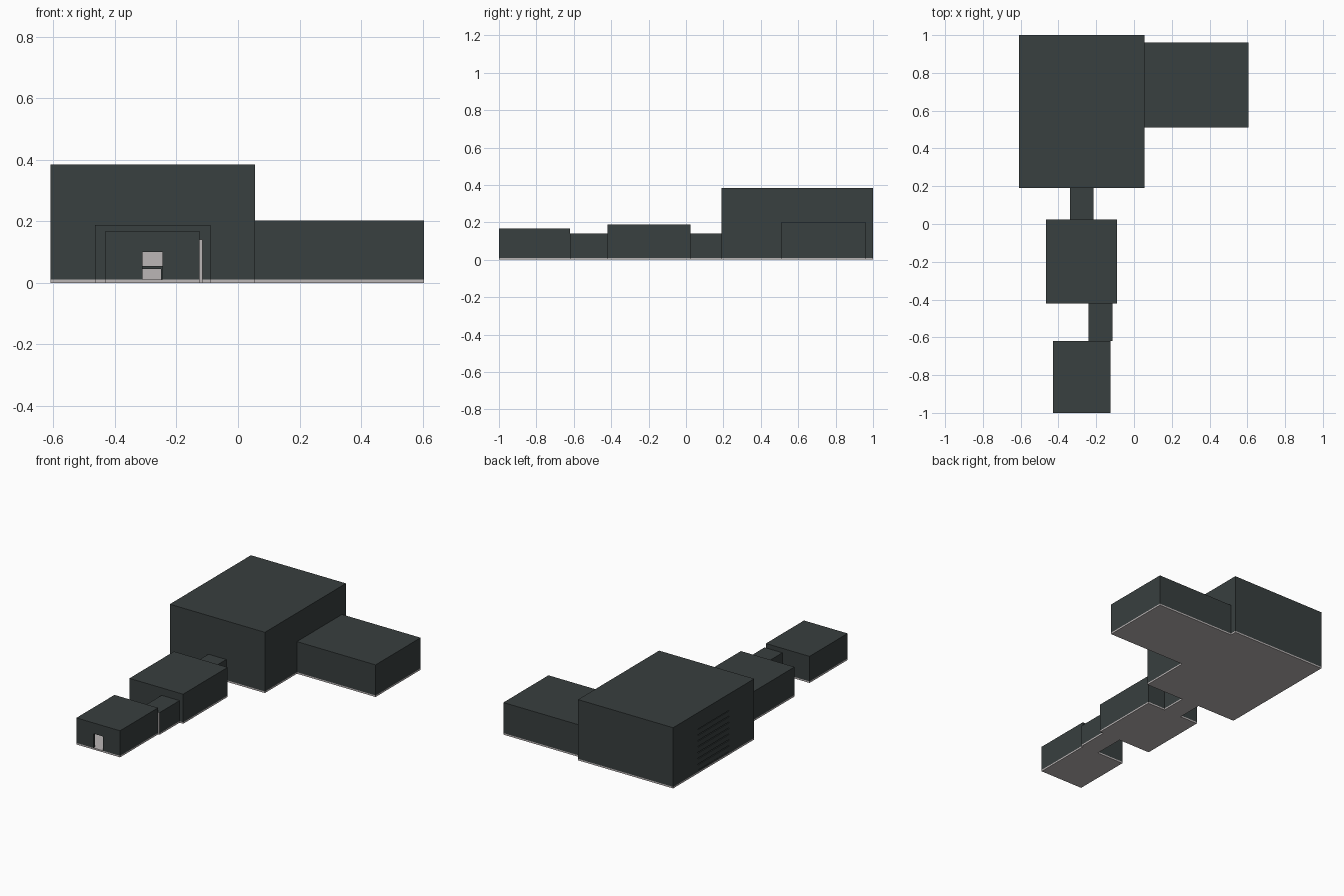
import bpy
import bmesh
from mathutils import Vector

cube = bpy.data.objects.get("Cube")
if cube:
    bpy.data.objects.remove(cube, do_unlink=True)


def make_material(name, color):
    mat = bpy.data.materials.new(name)
    mat.use_nodes = True
    mat.diffuse_color = (*color, 1)
    mat.node_tree.nodes["Principled BSDF"].inputs["Base Color"].default_value = (*color, 1)
    return mat


DARK = make_material("dark slate", (0.040, 0.050, 0.050))
LIGHT = make_material("pale grey", (0.50, 0.47, 0.47))
WALL = 0.015
FLOOR = 0.01


def box(name, x, y, z, mat):
    """Box from (min, max) pairs on each axis."""
    bm = bmesh.new()
    bmesh.ops.create_cube(bm, size=1)
    for v in bm.verts:
        v.co = Vector([a[0] if c < 0 else a[1] for c, a in zip(v.co, (x, y, z))])
    mesh = bpy.data.meshes.new(name)
    bm.to_mesh(mesh)
    bm.free()
    mesh.materials.append(mat)
    obj = bpy.data.objects.new(name, mesh)
    bpy.context.collection.objects.link(obj)
    return obj


def room(name, x, y, height, openings=(), through=False):
    """Hollow shell on a floor slab, with box-shaped openings and a pale lining."""
    box(name + "_floor", x, y, (0, FLOOR), LIGHT)
    shell = box(name + "_walls", x, y, (FLOOR, height), DARK)
    end = -WALL if through else WALL
    inner = ((x[0] + WALL, x[1] - WALL), (y[0] + end, y[1] - end),
             (-FLOOR, height - WALL))
    cutters = [box("cutter", *b, DARK) for b in (inner, *openings)]
    for cutter in cutters:
        cutter.hide_render = True
        mod = shell.modifiers.new("cut", "BOOLEAN")
        mod.operation = "DIFFERENCE"
        mod.solver = "EXACT"
        mod.object = cutter
    bpy.context.view_layer.update()
    graph = bpy.context.evaluated_depsgraph_get()
    mesh = bpy.data.meshes.new_from_object(shell.evaluated_get(graph))
    shell.modifiers.clear()
    shell.data = mesh
    mesh.materials.clear()
    mesh.materials.append(DARK)
    mesh.materials.append(LIGHT)
    # Faces on the inner surface take the lining colour
    for face in mesh.polygons:
        inside = all(a - 0.001 < c < b + 0.001 for c, (a, b) in zip(face.center, inner))
        face.material_index = int(inside)
    for cutter in cutters:
        bpy.data.objects.remove(cutter, do_unlink=True)


def door_y(x, wall_y):
    """Opening through a wall that faces along y."""
    return (x, (wall_y - 0.03, wall_y + 0.03), (0, 0.1))


# Rooms, front to back
link_a, link_b = (-0.21, -0.145), (-0.31, -0.245)
shutter_y, shutter_z = (0.44, 0.75), (0.02, 0.28)
room("entrance_room", (-0.43, -0.125), (-1, -0.62), 0.168,
     [door_y((-0.31, -0.245), -1), door_y(link_a, -0.62)])
room("middle_room", (-0.465, -0.09), (-0.42, 0.025), 0.187,
     [door_y(link_a, -0.42), door_y(link_b, 0.025)])
room("main_hall", (-0.61, 0.055), (0.19, 1), 0.384,
     [door_y(link_b, 0.19),
      ((0.03, 0.08), (0.70, 0.77), (0, 0.1)),
      ((-0.64, -0.58), shutter_y, shutter_z)])
room("side_hall", (0.055, 0.605), (0.51, 0.96), 0.203,
     [((0.03, 0.08), (0.70, 0.77), (0, 0.1))])

# Corridors
room("front_corridor", (-0.24, -0.115), (-0.62, -0.42), 0.14, through=True)
room("rear_corridor", (-0.34, -0.215), (0.025, 0.19), 0.14, through=True)

# Slatted shutter in the hall's side wall
slats = 7
step = (shutter_z[1] - shutter_z[0]) / slats
for i in range(slats):
    z = shutter_z[0] + i * step
    box("shutter_slat", (-0.608, -0.598), shutter_y, (z, z + step * 0.85), DARK)
box("shutter_backing", (-0.600, -0.596), shutter_y, shutter_z, DARK)

# Table inside the entrance room
box("table_top", (-0.36, -0.235), (-0.74, -0.66), (0.045, 0.054), DARK)
for x in (-0.358, -0.25):
    for y in (-0.738, -0.67):
        box("table_leg", (x, x + 0.006), (y, y + 0.006), (FLOOR, 0.045), DARK)
